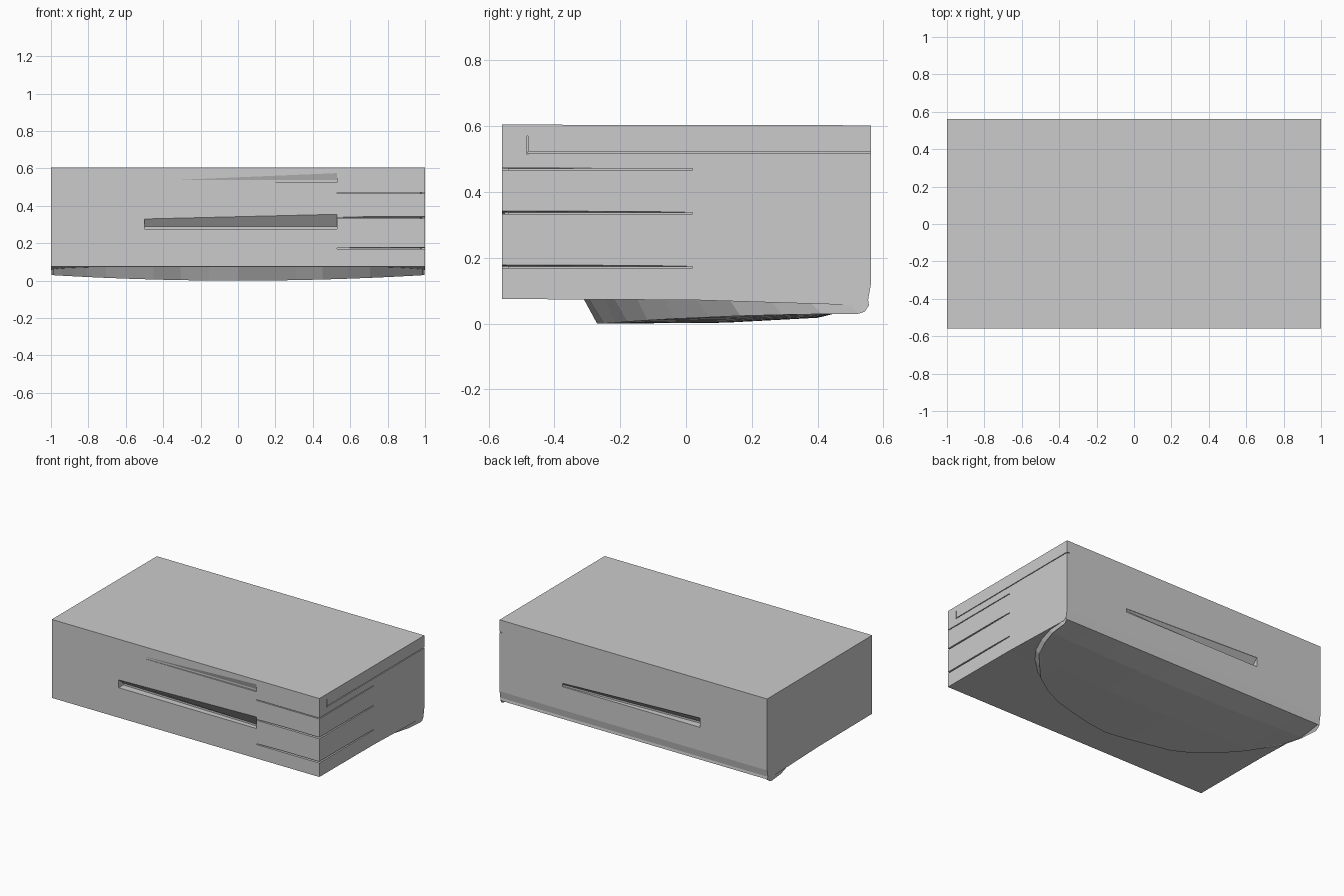
import bpy, bmesh, math, random

if "Cube" in bpy.data.objects:
    bpy.data.objects.remove(bpy.data.objects["Cube"])

random.seed(4)


def make_object(name, bm):
    bmesh.ops.recalc_face_normals(bm, faces=bm.faces)
    mesh = bpy.data.meshes.new(name)
    bm.to_mesh(mesh)
    bm.free()
    obj = bpy.data.objects.new(name, mesh)
    bpy.context.collection.objects.link(obj)
    return obj


def prism(name, start, end):
    """Closed solid lofted between two matching end polygons."""
    bm = bmesh.new()
    a = [bm.verts.new(p) for p in start]
    b = [bm.verts.new(p) for p in end]
    n = len(a)
    bm.faces.new(a)
    bm.faces.new(b[::-1])
    for i in range(n):
        bm.faces.new((a[i], b[i], b[(i + 1) % n], a[(i + 1) % n]))
    return make_object(name, bm)


def slot(name, x0, x1, y_side, low, high0, high1, depth0, depth1):
    """Wedge recess on the front (-1) or back (1): flat floor, sloped roof."""
    def section(x, high, depth):
        inner = y_side * (0.56 - depth)
        outer = y_side * 0.6
        face = y_side * 0.56
        return [(x, outer, low), (x, inner, low), (x, inner, low + 0.012),
                (x, face, high), (x, outer, high)]
    return prism(name, section(x0, high0, depth0), section(x1, high1, depth1))


def box(name, x0, x1, y0, y1, z0, z1):
    return prism(name, [(x0, y0, z0), (x0, y1, z0), (x0, y1, z1), (x0, y0, z1)],
                 [(x1, y0, z0), (x1, y1, z0), (x1, y1, z1), (x1, y0, z1)])


# Main body, extruded side profile with a softened lower back edge
profile = [(-0.56, 0.075), (0.02, 0.072), (0.535, 0.056), (0.553, 0.07),
           (0.562, 0.12), (0.562, 0.603), (-0.56, 0.605)]
body = prism("body", [(-1, y, z) for y, z in profile],
             [(1, y, z) for y, z in profile])

# Long wedge slots on front and back, and a shallow upper dent on the front
cutters = [
    slot("front_slot", -0.5, 0.53, -1, 0.277, 0.33, 0.355, 0.05, 0.03),
    slot("back_slot", -0.5, 0.53, 1, 0.277, 0.34, 0.30, 0.05, 0.004),
    slot("front_dent", -0.3, 0.53, -1, 0.525, 0.54, 0.575, 0.002, 0.012),
]
# Thin slits wrapping around the front right corner, widening at the corner
for z, gap in ((0.47, 0.004), (0.336, 0.016), (0.172, 0.016)):
    for_front = prism(
        "front_slit",
        [(0.53, -0.6, z - 0.003), (0.53, -0.54, z - 0.003),
         (0.53, -0.54, z + 0.002), (0.53, -0.6, z + 0.003)],
        [(1.05, -0.6, z - 0.003), (1.05, -0.54, z - 0.003),
         (1.05, -0.54, z + 0.002), (1.05, -0.6, z + gap)])
    for_side = prism(
        "side_slit",
        [(0.975, -0.6, z - 0.003), (1.05, -0.6, z - 0.003),
         (1.05, -0.6, z + gap), (0.975, -0.6, z + 0.002)],
        [(0.985, 0.02, z - 0.003), (1.05, 0.02, z - 0.003),
         (1.05, 0.02, z + 0.003), (0.985, 0.02, z + 0.002)])
    cutters += [for_front, for_side]
# Lid seam on the right side
cutters.append(box("lid_seam", 0.98, 1.05, -0.48, 0.6, 0.518, 0.523))
cutters.append(box("lid_seam_end", 0.985, 1.05, -0.484, -0.48, 0.515, 0.57))

bpy.context.view_layer.objects.active = body
for cutter in cutters:
    cutter.hide_render = True
    mod = body.modifiers.new("cut", 'BOOLEAN')
    mod.operation = 'DIFFERENCE'
    mod.solver = 'EXACT'
    mod.object = cutter
    bpy.ops.object.modifier_apply(modifier=mod.name)
    bpy.data.objects.remove(cutter)

# Faceted bulge under the body: semi-elliptical front edge, rising to the back
bm = bmesh.new()
columns = []
steps = 20
for i in range(steps + 1):
    x = -math.cos(math.pi * i / steps)
    edge = 0.52 - 0.79 * math.sqrt(max(0, 1 - x * x)) + random.uniform(-0.015, 0.02)
    edge = max(edge, -0.27)
    low = 0.03 * x * x
    lip = 0.04 + random.uniform(-0.01, 0.01)
    mid = max(edge + 0.01, 0.12)
    rear = max(edge + 0.02, 0.4)
    pts = [(edge - lip, 0.078), (edge, low), (mid, low + 0.003),
           (rear, low * 0.6 + 0.018), (0.556, 0.056), (0.55, 0.1)]
    columns.append([bm.verts.new((x * 0.998, y, z)) for y, z in pts])
for a, b in zip(columns, columns[1:]):
    for j in range(len(a)):
        k = (j + 1) % len(a)
        bm.faces.new((a[j], b[j], b[k], a[k]))
bm.faces.new(columns[0])
bm.faces.new(columns[-1][::-1])
make_object("underside_bulge", bm)
